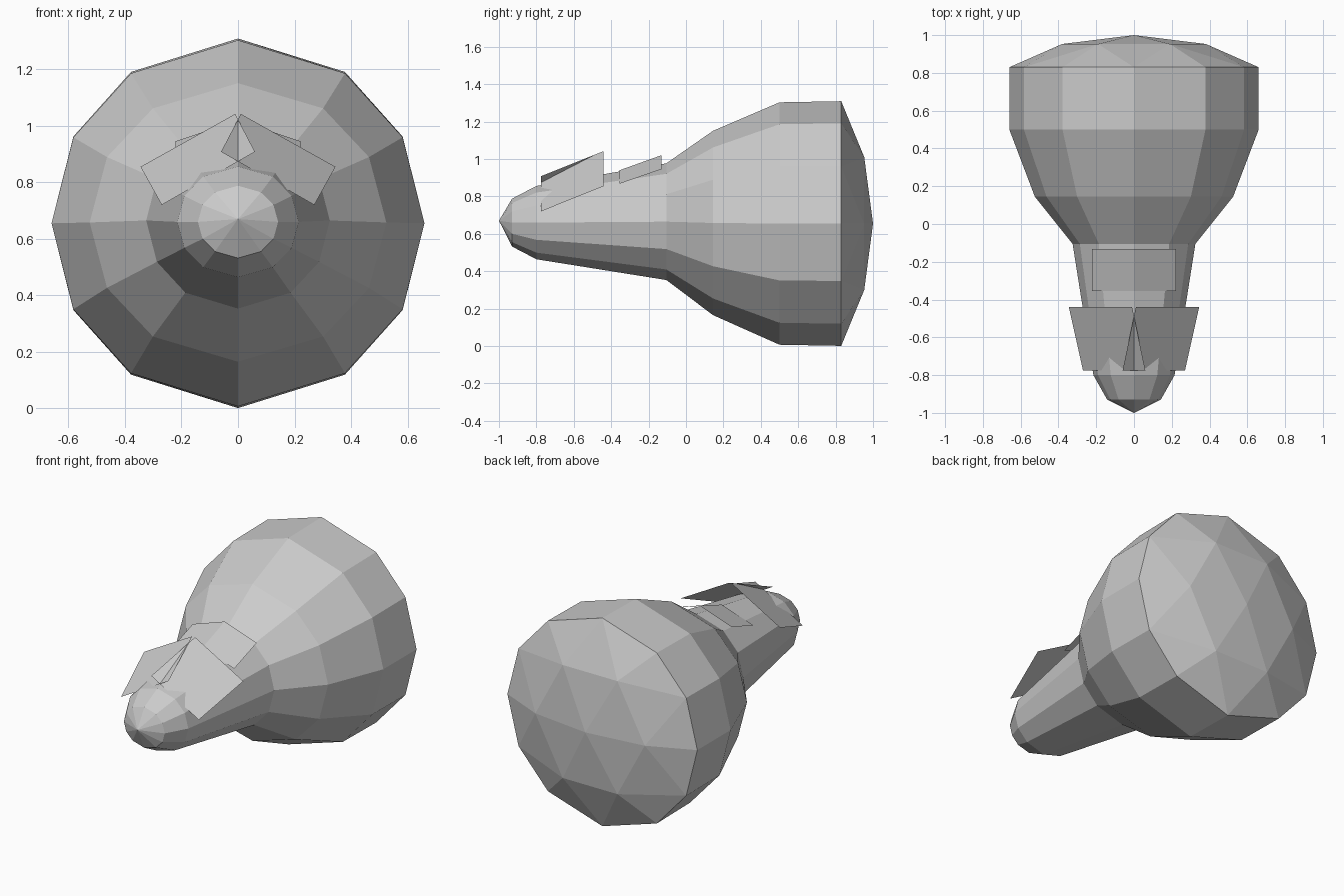
import bpy
from math import sin, cos, radians

cube = bpy.data.objects.get("Cube")
if cube:
    bpy.data.objects.remove(cube)

grey = bpy.data.materials.new("plain grey")
grey.use_nodes = True
grey.diffuse_color = (0.6, 0.6, 0.6, 1)
bsdf = next(n for n in grey.node_tree.nodes if n.type == 'BSDF_PRINCIPLED')
bsdf.inputs["Base Color"].default_value = (0.6, 0.6, 0.6, 1)

# Twelve-sided cross-section, slightly uneven spacing
ANGLES = [radians(base + a) for base in (0, 180) for a in (0, 28, 55, 90, 125, 152)]
SIDES = len(ANGLES)


def add_object(name, verts, faces):
    mesh = bpy.data.meshes.new(name)
    mesh.from_pydata(verts, [], faces)
    mesh.materials.append(grey)
    obj = bpy.data.objects.new(name, mesh)
    bpy.context.collection.objects.link(obj)
    return obj


def ring(y, cz, rx, rz, angles=ANGLES):
    return [(rx * cos(a), y, cz + rz * sin(a)) for a in angles]


def shell(name, rings, tip=None):
    """Flat-sided tube through rings listed front to back, with optional front tip."""
    verts = [v for r in rings for v in ring(*r)]
    faces = []
    for k in range(len(rings) - 1):
        a, b = k * SIDES, (k + 1) * SIDES
        for i in range(SIDES):
            j = (i + 1) % SIDES
            faces.append((a + i, b + i, b + j, a + j))
    if tip:
        verts.append(tip)
        faces += [(len(verts) - 1, i, (i + 1) % SIDES) for i in range(SIDES)]
    return add_object(name, verts, faces)


# Rings are (y, centre height, half width, half height)
NECK = (-0.105, 0.665, 0.325, 0.312)
RIM = (0.83, 0.655, 0.66, 0.654)

# Tapered snout with pointed tip, then the wide flared body
shell("snout", [(-0.93, 0.66, 0.142, 0.128), (-0.8, 0.66, 0.215, 0.196), NECK],
      tip=(0, -1, 0.67))
shell("body", [NECK, (0.145, 0.658, 0.525, 0.493), (0.5, 0.655, 0.66, 0.648), RIM])

# Shallow faceted dome at the back: centre, six inner points, twelve outer points
inner = ring(0.953, 0.655, 0.38, 0.41, [radians(60 * i) for i in range(6)])
dome_verts = [(0, 1, 0.655)] + inner + ring(*RIM)
dome_faces = []
for i in range(6):
    p, q = 1 + i, 1 + (i + 1) % 6
    out = [7 + (2 * i + d) % SIDES for d in (-1, 0, 1)]
    dome_faces += [(0, q, p), (p, q, out[2]), (p, out[2], out[1]), (p, out[1], out[0])]
add_object("back_dome", dome_verts, dome_faces)

# Thin mirrored plates on top of the snout
for side, s in (("left", 1), ("right", -1)):
    front = [(-0.06, -0.775, 0.908), (0.27, -0.775, 0.72),
             (0.345, -0.44, 0.855), (0.01, -0.44, 1.042)]
    rear = [(0, -0.355, 0.94), (0.222, -0.355, 0.868),
            (0.222, -0.132, 0.945), (0, -0.132, 1.02)]
    order = (0, 1, 2, 3) if s > 0 else (3, 2, 1, 0)
    for name, pts in (("front_plate", front), ("rear_plate", rear)):
        add_object(f"{side}_{name}", [(s * x, y, z) for x, y, z in pts], [order])
